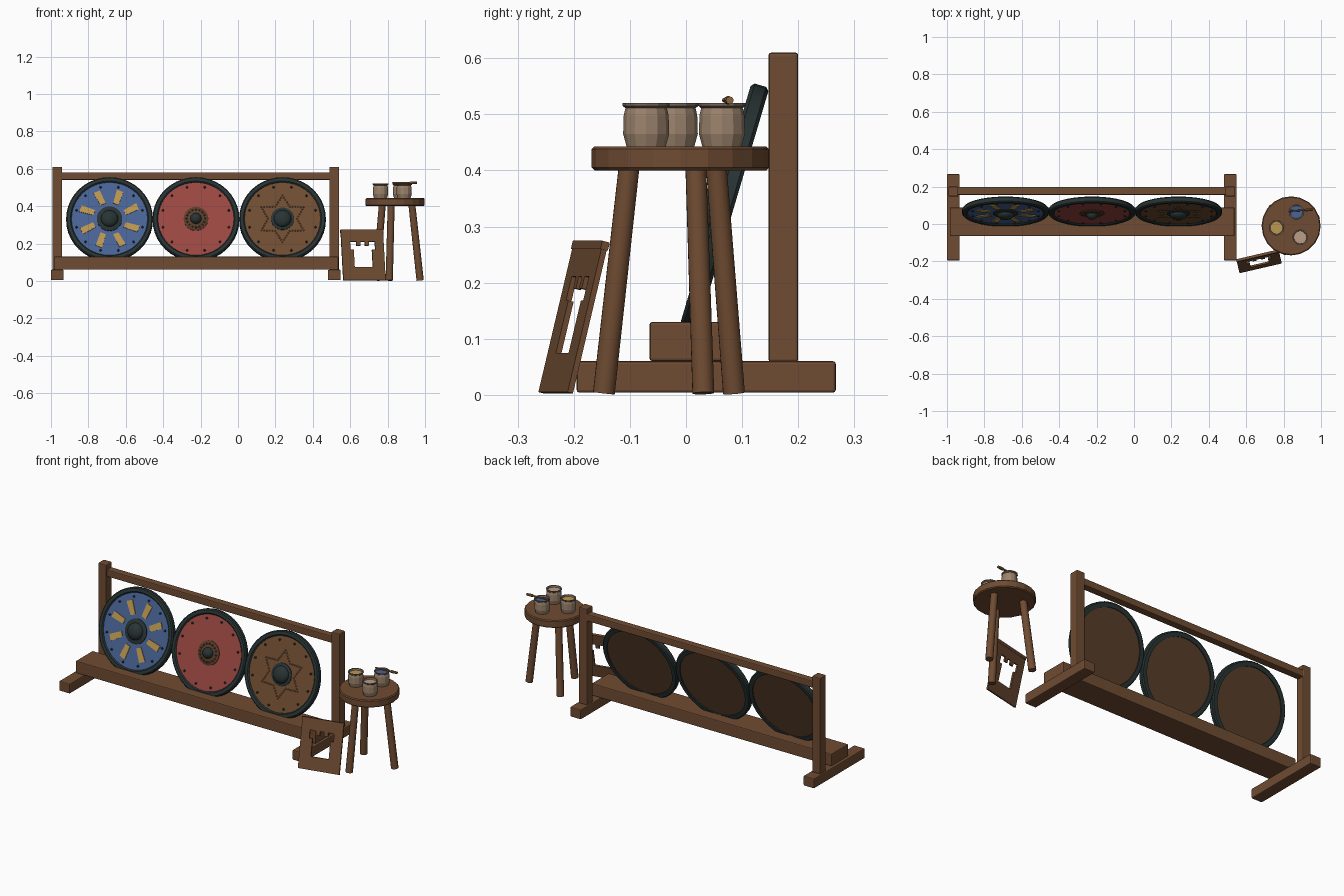
import bpy, bmesh
from math import sin, cos, pi, radians
from mathutils import Matrix, Vector

old = bpy.data.objects.get("Cube")
if old:
    bpy.data.objects.remove(old, do_unlink=True)


def material(name, rgb):
    m = bpy.data.materials.new(name)
    m.use_nodes = True
    m.diffuse_color = (*rgb, 1)
    m.node_tree.nodes["Principled BSDF"].inputs["Base Color"].default_value = (*rgb, 1)
    return m


WOOD = material("wood", (0.16, 0.072, 0.032))
DARK = material("dark_wood", (0.10, 0.047, 0.024))
IRON = material("dark_iron", (0.022, 0.034, 0.034))
BLUE = material("blue_paint", (0.065, 0.125, 0.30))
RED = material("red_paint", (0.33, 0.065, 0.055))
GOLD = material("gold_paint", (0.50, 0.31, 0.08))
CLAY = material("clay", (0.33, 0.225, 0.15))
CLAY_RIM = material("clay_rim", (0.17, 0.13, 0.10))
CREAM = material("cream_paint", (0.50, 0.34, 0.24))
BRONZE = material("bronze", (0.26, 0.13, 0.05))


def finish(name, bm, mats, frame=None, smooth=False):
    bmesh.ops.recalc_face_normals(bm, faces=bm.faces)
    mesh = bpy.data.meshes.new(name)
    bm.to_mesh(mesh)
    bm.free()
    for m in mats:
        mesh.materials.append(m)
    ob = bpy.data.objects.new(name, mesh)
    bpy.context.collection.objects.link(ob)
    if frame is not None:
        ob.matrix_world = frame
    if smooth:
        bpy.ops.object.select_all(action="DESELECT")
        ob.select_set(True)
        bpy.context.view_layer.objects.active = ob
        bpy.ops.object.shade_smooth_by_angle(angle=radians(35))
    return ob


def add_box(bm, x0, x1, y0, y1, z0, z1):
    mid = Vector((x0 + x1, y0 + y1, z0 + z1)) / 2
    size = Matrix.Diagonal((x1 - x0, y1 - y0, z1 - z0, 1))
    bmesh.ops.create_cube(bm, size=1, matrix=Matrix.Translation(mid) @ size)


def beam(name, *bounds):
    bm = bmesh.new()
    add_box(bm, *bounds)
    ob = finish(name, bm, [WOOD])
    mod = ob.modifiers.new("worn_edges", "BEVEL")
    mod.width = 0.005
    mod.segments = 2


def lathe(name, profile, sides, mats, frame=None, smooth=True, closed=False, rule=None):
    """Turn (radius, height) points around local z."""
    bm = bmesh.new()
    rings = [[bm.verts.new((r * cos(2 * pi * i / sides), r * sin(2 * pi * i / sides), z))
              for i in range(sides)] for r, z in profile]
    pairs = list(zip(rings, rings[1:]))
    if closed:
        pairs.append((rings[-1], rings[0]))
    else:
        bm.faces.new(rings[0])
        bm.faces.new(rings[-1])
    for a, b in pairs:
        for i in range(sides):
            j = (i + 1) % sides
            bm.faces.new((a[i], a[j], b[j], b[i]))
    if rule:
        for f in bm.faces:
            f.material_index = rule(f.calc_center_median())
    return finish(name, bm, mats, frame, smooth)


def rod(name, a, b, ra, rb, sides, mat):
    a, b = Vector(a), Vector(b)
    d = b - a
    turn = d.to_track_quat("Z", "Y").to_matrix().to_4x4()
    lathe(name, [(ra, 0), (rb, d.length)], sides, [mat], Matrix.Translation(a) @ turn)


def studs(name, points, size, mat, frame):
    bm = bmesh.new()
    for p in points:
        bmesh.ops.create_icosphere(bm, subdivisions=1, radius=size,
                                   matrix=Matrix.Translation(p))
    finish(name, bm, [mat], frame, True)


def circle(n, r, z, start=0.0):
    return [Vector((r * cos(start + 2 * pi * i / n), r * sin(start + 2 * pi * i / n), z))
            for i in range(n)]


# Display rack
for side, x in (("right", -0.966), ("left", 0.515)):
    beam(side + "_foot", x - 0.034, x + 0.034, -0.195, 0.267, 0.004, 0.06)
    beam(side + "_post", x - 0.026, x + 0.026, 0.147, 0.2, 0.058, 0.61)
beam("base_beam", -0.985, 0.537, -0.065, 0.088, 0.06, 0.13)
beam("top_rail", -0.945, 0.495, 0.156, 0.198, 0.54, 0.58)


# Leaning round shields
def shield(name, x, paint, boss_mat, flange, dome):
    frame = Matrix.Translation((x, 0.051, 0.334)) @ Matrix.Rotation(radians(73.5), 4, "X")
    lathe(name + "_board", [(0.208, -0.027), (0.208, -0.007)], 40, [DARK, paint], frame,
          rule=lambda c: int(c.z > -0.008))
    lathe(name + "_rim", [(0.203, -0.033), (0.226, -0.033), (0.232, -0.027), (0.232, -0.006),
                          (0.226, 0), (0.209, 0), (0.203, -0.006)], 40, [IRON], frame, closed=True)
    lathe(name + "_boss_flange", [(flange, -0.008), (flange, -0.003), (flange - 0.006, 0),
                                  (0.01, 0)], 24, [boss_mat], frame)
    arc = [(dome * cos(a), 0.028 * sin(a)) for a in (0, 0.3, 0.6, 0.9, 1.2, 1.5)]
    lathe(name + "_boss_dome", [(dome + 0.005, -0.002)] + arc, 24, [IRON], frame)
    studs(name + "_rivets", circle(12, 0.182, -0.006, pi / 12), 0.007, IRON, frame)
    return frame


blue = shield("blue_shield", -0.687, BLUE, IRON, 0.068, 0.046)
red = shield("red_shield", -0.225, RED, DARK, 0.066, 0.030)
plain = shield("wooden_shield", 0.238, WOOD, IRON, 0.062, 0.047)
studs("boss_studs", circle(16, 0.05, 0, 0), 0.006, DARK, red)

# Gold rays on the blue shield
bm = bmesh.new()
for k in range(8):
    start = len(bm.verts)
    add_box(bm, 0.088, 0.165, -0.015, 0.015, -0.008, -0.003)
    bm.verts.ensure_lookup_table()
    for v in bm.verts[start:]:
        if v.co.x > 0.1:
            v.co.y = v.co.y * 1.25 + 0.007
    bmesh.ops.rotate(bm, verts=bm.verts[start:], cent=(0, 0, 0),
                     matrix=Matrix.Rotation((k + 0.5) * pi / 4, 3, "Z"))
finish("gold_rays", bm, [GOLD], blue)

# Studded six-point star on the wooden shield
tips = circle(6, 0.13, -0.006, pi / 2)
dips = circle(6, 0.078, -0.006, pi / 2 + pi / 6)
corners = [p for pair in zip(tips, dips) for p in pair]
dots = [a.lerp(b, t / 5) for a, b in zip(corners, corners[1:] + corners[:1]) for t in range(5)]
studs("star_studs", dots, 0.0045, BRONZE, plain)

# Leaning stencil board with a tower-shaped hole
bm = bmesh.new()
for x0, x1, z0, z1 in ((-0.116, 0.116, 0, 0.072), (-0.116, 0.116, 0.212, 0.276)):
    add_box(bm, x0, x1, 0, 0.01, z0, z1)
for s in (-1, 1):
    for x0, x1, z0, z1 in ((0.05, 0.116, 0.072, 0.168), (0.068, 0.116, 0.168, 0.212),
                           (0.012, 0.034, 0.19, 0.212)):
        add_box(bm, min(s * x0, s * x1), max(s * x0, s * x1), 0, 0.01, z0, z1)
add_box(bm, -0.117, 0.117, -0.002, 0.012, 0.262, 0.277)
finish("stencil_board", bm, [WOOD], Matrix.Translation((0.677, -0.237, 0.005))
       @ Matrix.Rotation(radians(13), 4, "Z") @ Matrix.Rotation(radians(-13.6), 4, "X"))

# Three-legged stool
SX, SY = 0.84, -0.01
lathe("stool_seat", [(0.153, 0.4), (0.158, 0.405), (0.158, 0.438), (0.153, 0.443)], 20, [WOOD],
      Matrix.Translation((SX, SY, 0)), smooth=False)
for n, deg in enumerate((17, 137, 257)):
    c, s = cos(radians(deg)), sin(radians(deg))
    rod("stool_leg_%d" % (n + 1), (SX + 0.14 * c, SY + 0.14 * s, 0.003),
        (SX + 0.094 * c, SY + 0.094 * s, 0.405), 0.02, 0.019, 12, WOOD)

# Paint pots
for name, x, y, paint in (("blue", 0.869, 0.064, BLUE), ("yellow", 0.762, -0.02, GOLD),
                          ("cream", 0.888, -0.071, CREAM)):
    place = Matrix.Translation((x, y, 0.443))
    lathe(name + "_pot", [(0.035, 0), (0.041, 0.022), (0.04, 0.055), (0.037, 0.068),
                          (0.042, 0.072), (0.042, 0.077), (0.035, 0.077), (0.033, 0.06)],
          12, [CLAY, CLAY_RIM], place, smooth=False, rule=lambda c: int(c.z > 0.069))
    lathe(name + "_pot_paint", [(0.035, 0.062), (0.035, 0.068)], 12, [paint], place, smooth=False)

# Brush resting on the blue pot
rod("brush_handle", (0.825, 0.068, 0.525), (0.93, 0.076, 0.525), 0.004, 0.005, 8, BRONZE)
rod("brush_head", (0.92, 0.075, 0.525), (0.956, 0.078, 0.525), 0.008, 0.007, 8, BRONZE)
